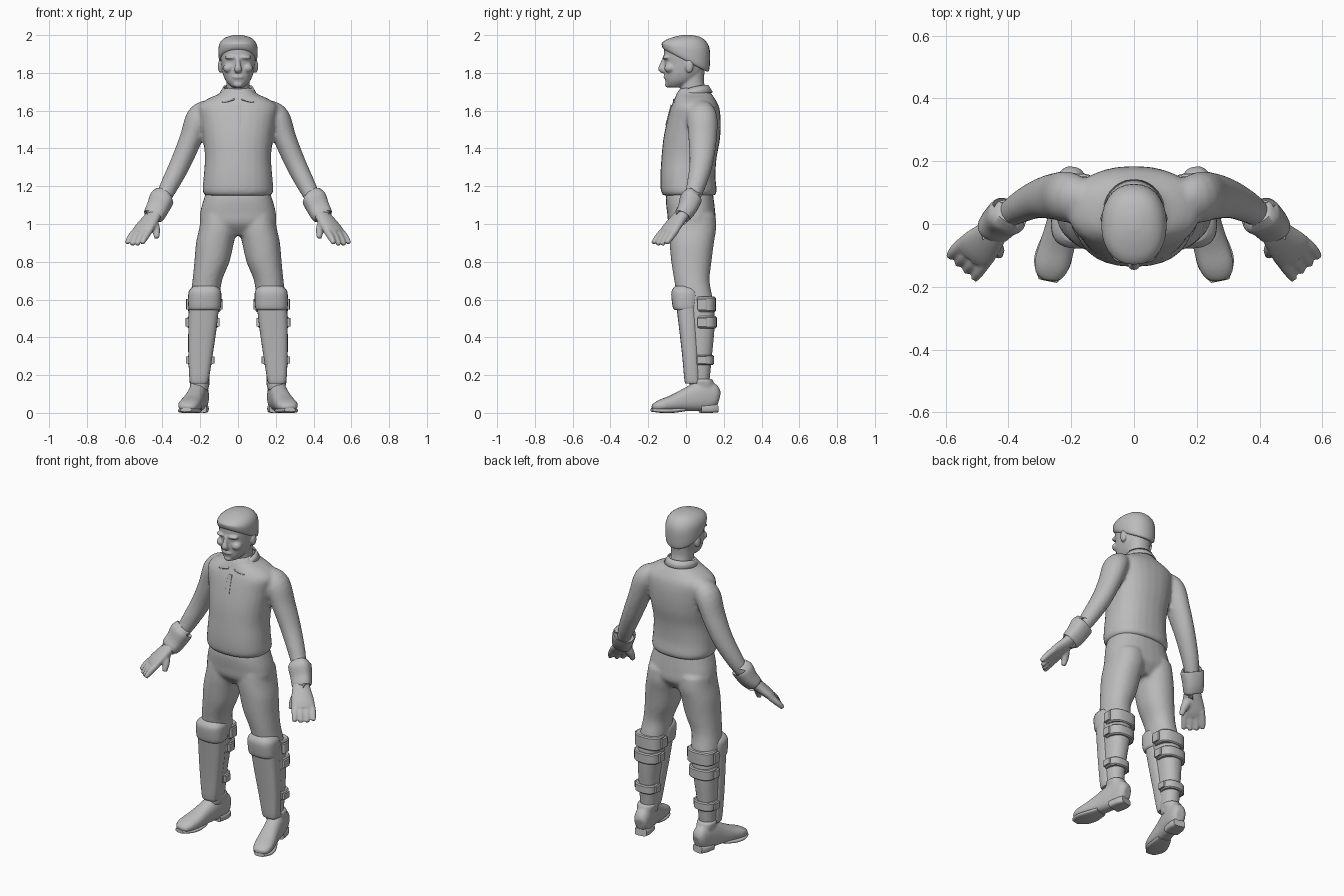
import bpy, bmesh, math
from mathutils import Vector

grey = bpy.data.materials.new("plain grey")
grey.diffuse_color = (0.5, 0.5, 0.5, 1)


def smooth_rows(rows, sub=4):
    """Catmull-Rom interpolation of the rows of numbers."""
    out = []
    for i in range(len(rows) - 1):
        p0, p1, p2, p3 = (rows[max(0, min(len(rows) - 1, i + k))] for k in (-1, 0, 1, 2))
        for s in range(sub):
            t = s / sub
            out.append([0.5 * (2 * b + (c - a) * t + (2 * a - 5 * b + 4 * c - d) * t * t
                               + (3 * b - a - 3 * c + d) * t ** 3)
                        for a, b, c, d in zip(p0, p1, p2, p3)])
    return out + [list(rows[-1])]


def skin(bm, rings):
    """Join rings of points into a closed surface."""
    vs = [[bm.verts.new(p) for p in r] for r in rings]
    n = len(vs[0])
    faces = [bm.faces.new((a[i], a[(i + 1) % n], b[(i + 1) % n], b[i]))
             for a, b in zip(vs, vs[1:]) for i in range(n)]
    faces += [bm.faces.new(vs[0][::-1]), bm.faces.new(vs[-1])]
    bmesh.ops.recalc_face_normals(bm, faces=faces)


def oval(p, n=28):
    for i in range(n):
        a = 2 * math.pi * i / n
        c, s = math.cos(a), math.sin(a)
        yield (math.copysign(abs(c) ** (2 / p), c), math.copysign(abs(s) ** (2 / p), s))


def stack(bm, rows, p=2.2, sub=4):
    """Upright loft. Row: z, x centre, x radius, y front, y back, tilt."""
    rings = []
    for z, x, rx, yf, yb, tilt in smooth_rows([tuple(r) + (0,) * (6 - len(r)) for r in rows], sub):
        ym, ry = (yf + yb) / 2, (yb - yf) / 2
        rings.append([(x + u * rx, ym + v * ry, z + tilt * (ym + v * ry)) for u, v in oval(p)])
    skin(bm, rings)


def tube(bm, rows, wide=(1, 0, 0), p=2.0, sub=4):
    """Loft along a path. Row: x, y, z, wide radius, thin radius."""
    rows = smooth_rows(rows, sub)
    pts = [Vector(r[:3]) for r in rows]
    rings = []
    for i, r in enumerate(rows):
        t = (pts[min(i + 1, len(pts) - 1)] - pts[max(i - 1, 0)]).normalized()
        u = Vector(wide)
        u = (u - t * u.dot(t)).normalized()
        v = t.cross(u)
        rings.append([pts[i] + u * (a * r[3]) + v * (b * r[4]) for a, b in oval(p)])
    skin(bm, rings)


def ball(bm, c, r):
    v = bmesh.ops.create_uvsphere(bm, u_segments=16, v_segments=10, radius=1)["verts"]
    bmesh.ops.scale(bm, vec=r, verts=v)
    bmesh.ops.translate(bm, vec=c, verts=v)


def mirror(bm):
    """Copy everything so far to the other side."""
    new = bmesh.ops.duplicate(bm, geom=bm.verts[:] + bm.edges[:] + bm.faces[:])["geom"]
    bmesh.ops.scale(bm, vec=(-1, 1, 1), verts=[g for g in new if isinstance(g, bmesh.types.BMVert)])
    bmesh.ops.reverse_faces(bm, faces=[g for g in new if isinstance(g, bmesh.types.BMFace)])


def finish(name, bm, voxel=0, relax=3, angle=50):
    me = bpy.data.meshes.new(name)
    bm.to_mesh(me)
    bm.free()
    ob = bpy.data.objects.new(name, me)
    bpy.context.collection.objects.link(ob)
    me.materials.append(grey)
    bpy.ops.object.select_all(action='DESELECT')
    ob.select_set(True)
    bpy.context.view_layer.objects.active = ob
    if voxel:  # melt overlapping pieces into one skin
        m = ob.modifiers.new("fuse", 'REMESH')
        m.mode, m.voxel_size, m.use_smooth_shade = 'VOXEL', voxel, True
        m = ob.modifiers.new("relax", 'SMOOTH')
        m.factor, m.iterations = 0.5, relax
    else:
        bpy.ops.object.shade_smooth_by_angle(angle=math.radians(angle))
    return ob


# Shirt: sleeves and torso
bm = bmesh.new()
tube(bm, [(.15, .075, 1.61, .05, .06), (.205, .085, 1.565, .068, .08), (.25, .088, 1.45, .06, .075),
          (.305, .08, 1.32, .055, .062), (.365, .052, 1.2, .048, .05), (.41, .02, 1.11, .038, .038)])
mirror(bm)
stack(bm, [(1.15, 0, .172, -.118, .15), (1.175, 0, .187, -.133, .163), (1.25, 0, .182, -.136, .156),
           (1.35, 0, .175, -.13, .162), (1.45, 0, .185, -.12, .18), (1.55, 0, .2, -.1, .184),
           (1.62, 0, .21, -.08, .175), (1.66, 0, .165, -.062, .155), (1.69, 0, .1, -.05, .135),
           (1.72, 0, .075, -.03, .115)], p=2.3)
finish("shirt", bm, .011)

# Collar with two front points
bm = bmesh.new()
prev = None
for i in range(41):
    f = abs(i - 20) / 20                       # 0 at the nape, 1 at the front opening
    a = math.pi / 2 + (i - 20) / 20 * math.radians(172)
    c, s = math.cos(a), math.sin(a)
    tip = max(0, 1 - abs(f - .86) / .2)        # the pointed corners
    r = .02 + .022 * tip
    top = (c * .078, .04 + s * .078, 1.737 - .072 * f ** 3)
    low = (c * (.078 + r) + math.copysign(.02, c) * tip, .04 + s * (.082 + r), 1.698 - .025 * f ** 2 - .038 * tip)
    pair = [bm.verts.new(top), bm.verts.new(low)]
    if prev:
        bm.faces.new((prev[0], prev[1], pair[1], pair[0]))
    prev = pair
bmesh.ops.recalc_face_normals(bm, faces=bm.faces[:])
collar = finish("collar", bm)
collar.modifiers.new("thickness", 'SOLIDIFY').thickness = .007

# Button placket
bm = bmesh.new()
tube(bm, [(0, -.104, 1.52, .014, .006), (0, -.075, 1.63, .014, .006)], p=5)
finish("placket", bm)

# Trousers
bm = bmesh.new()
stack(bm, [(.12, .2, .045, .02, .12), (.3, .198, .056, 0, .138), (.48, .187, .07, -.015, .153),
           (.6, .175, .078, -.045, .142), (.7, .163, .078, -.062, .125), (.8, .138, .093, -.078, .135),
           (.9, .122, .1, -.087, .148), (.98, .105, .1, -.09, .16), (1.05, .1, .095, -.085, .155)])
mirror(bm)
stack(bm, [(.94, 0, .1, -.04, .11), (1.0, 0, .195, -.09, .155), (1.06, 0, .2, -.1, .155),
           (1.13, 0, .182, -.107, .147), (1.18, 0, .165, -.1, .14)], p=2.4)
finish("trousers", bm, .011)

# Shin guards and knee caps
bm = bmesh.new()
stack(bm, [(.155, .206, .04, .0, .07), (.17, .206, .05, -.008, .075), (.3, .199, .064, -.02, .07),
           (.45, .188, .075, -.037, .065), (.6, .178, .081, -.055, .06), (.63, .177, .078, -.055, .06)], p=3)
mirror(bm)
finish("shin_guards", bm)
bm = bmesh.new()
stack(bm, [(.545, .178, .078, -.06, .06), (.56, .177, .086, -.07, .07), (.62, .176, .088, -.078, .075),
           (.65, .175, .082, -.074, .065), (.672, .174, .06, -.058, .04)], p=2.6)
mirror(bm)
finish("knee_caps", bm)

# Straps behind the calves, with buckles on the sides
bm = bmesh.new()
for z, x, rx, yb, h in ((.575, .178, .086, .158, .04), (.48, .187, .08, .163, .032), (.28, .2, .066, .148, .026)):
    stack(bm, [(z - h, x, rx - .006, .04, yb - .006), (z - h + .006, x, rx, .035, yb),
               (z + h - .006, x, rx, .035, yb), (z + h, x, rx - .006, .04, yb - .006)], p=2.5, sub=1)
    for s in (-1, 1):
        tube(bm, [(x + s * rx, .085, z - h * .7, .01, .024), (x + s * rx, .085, z + h * .7, .01, .024)], p=6)
mirror(bm)
finish("guard_straps", bm, angle=35)

# Shoes
bm = bmesh.new()
tube(bm, [(.193, .174, .075, .026, .035), (.196, .155, .08, .042, .062), (.202, .12, .087, .048, .078),
          (.212, .07, .086, .05, .078), (.228, 0, .069, .051, .061), (.245, -.07, .051, .056, .044),
          (.262, -.13, .039, .056, .033), (.271, -.165, .03, .042, .022), (.274, -.178, .026, .022, .012)], p=2.4)
stack(bm, [(.12, .203, .045, .04, .155), (.165, .203, .054, .028, .145), (.18, .203, .05, .033, .138)])
mirror(bm)
finish("shoes", bm, .008, 2)
bm = bmesh.new()
tube(bm, [(.232, -.01, .018, .04, .01), (.247, -.07, .012, .056, .012), (.263, -.13, .012, .057, .012),
          (.274, -.181, .016, .03, .01)], p=3)
tube(bm, [(.193, .165, .025, .036, .022), (.2, .13, .022, .046, .022), (.21, .075, .022, .045, .022)], p=4)
mirror(bm)
finish("soles", bm)

# Gloves: palm, fingers, thumb
W = Vector((.75, .66, 0))
bm = bmesh.new()
tube(bm, [(.425, .005, 1.08, .038, .032), (.462, -.042, 1.025, .054, .032), (.5, -.082, .975, .066, .028),
          (.517, -.102, .95, .06, .021)], W)
for k in (-1.5, -.5, .5, 1.5):
    drop = .008 * (1.5 - abs(k))
    a, b, c = (Vector(v) + W * k * g for v, g in (((.5, -.082, .97), .031), ((.53, -.115, .93), .034),
                                                  ((.548, -.14, .897 - drop), .036)))
    tube(bm, [(*a, .019, .018), (*b, .018, .018), (*c, .012, .012)], W)
tube(bm, [(.458, -.045, 1.03, .026, .024), (.435, -.078, .975, .023, .021), (.43, -.1, .925, .013, .013)], W)
mirror(bm)
finish("gloves", bm, .007, 2)
bm = bmesh.new()
tube(bm, [(.399, .03, 1.142, .05, .042), (.402, .027, 1.137, .064, .056), (.425, .008, 1.085, .06, .05),
          (.447, -.018, 1.045, .055, .043), (.45, -.021, 1.04, .044, .034)], (.8, .3, .35), p=2.5)
mirror(bm)
finish("glove_cuffs", bm)

# Head: ears, cheeks and brow first, then skull, neck, nose and mouth
bm = bmesh.new()
ball(bm, (.093, .018, 1.835), (.014, .022, .036))
ball(bm, (.036, -.103, 1.882), (.036, .022, .011))
ball(bm, (.05, -.085, 1.825), (.03, .03, .025))
mirror(bm)
stack(bm, [(1.723, 0, .03, -.09, -.02), (1.735, 0, .045, -.102, .01), (1.76, 0, .066, -.11, .055),
           (1.8, 0, .082, -.113, .09), (1.85, 0, .09, -.114, .11), (1.89, 0, .094, -.117, .12),
           (1.94, 0, .094, -.112, .118), (1.975, 0, .07, -.08, .09), (1.988, 0, .04, -.04, .055)])
stack(bm, [(1.65, 0, .07, -.03, .115), (1.71, 0, .062, -.03, .104), (1.76, 0, .062, -.028, .095),
           (1.82, 0, .065, -.02, .1)])
tube(bm, [(0, -.11, 1.885, .012, .012), (0, -.124, 1.845, .013, .014), (0, -.13, 1.82, .02, .017),
          (0, -.117, 1.805, .014, .01)])
ball(bm, (0, -.108, 1.778), (.03, .012, .011))
ball(bm, (0, -.095, 1.738), (.026, .017, .016))
finish("head", bm, .006, 2)

# Short hair, lower at the nape than at the brow
bm = bmesh.new()
stack(bm, [(1.862, 0, .09, -.108, .112, -.5), (1.872, 0, .1, -.122, .122, -.48), (1.9, 0, .104, -.128, .127, -.36),
           (1.94, 0, .102, -.127, .126, -.15), (1.97, 0, .088, -.105, .108, -.05),
           (1.99, 0, .06, -.065, .075, 0), (2.0, 0, .02, -.02, .03, 0)])
finish("hair", bm)
